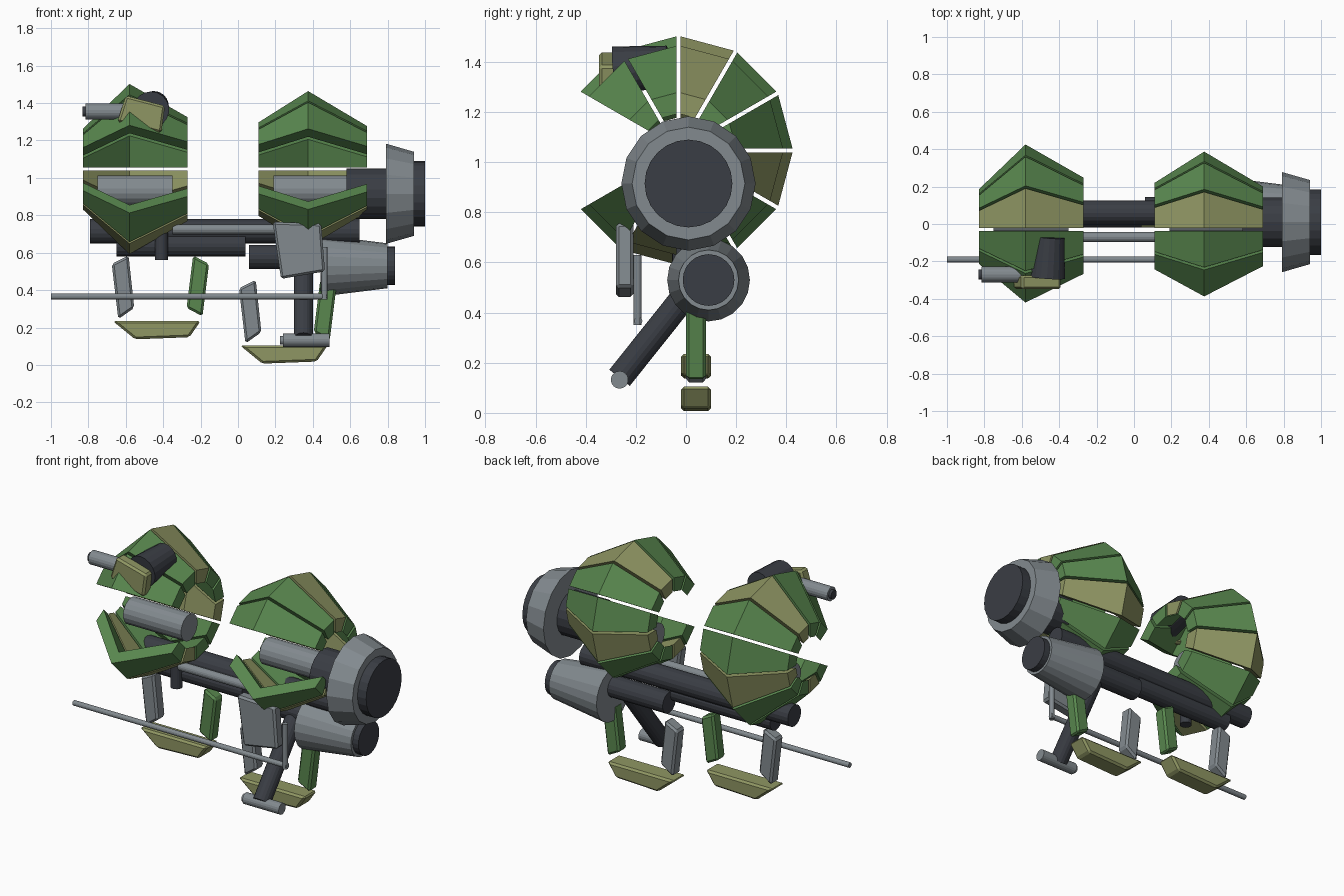
import bpy, bmesh, math
from mathutils import Vector

if "Cube" in bpy.data.objects:
    bpy.data.objects.remove(bpy.data.objects["Cube"])


def material(name, rgb):
    m = bpy.data.materials.new(name)
    m.diffuse_color = (*rgb, 1)
    m.use_nodes = True
    m.node_tree.nodes["Principled BSDF"].inputs["Base Color"].default_value = m.diffuse_color
    return m


GREEN = material("green", (0.100, 0.245, 0.078))
OLIVE = material("olive", (0.275, 0.305, 0.125))
DARK = material("charcoal", (0.042, 0.047, 0.058))
GREY = material("steel grey", (0.225, 0.255, 0.275))


def finish(bm, name, mats, bevel=0):
    bmesh.ops.recalc_face_normals(bm, faces=bm.faces)
    me = bpy.data.meshes.new(name)
    bm.to_mesh(me)
    bm.free()
    ob = bpy.data.objects.new(name, me)
    bpy.context.collection.objects.link(ob)
    for m in mats:
        me.materials.append(m)
    if bevel:
        mod = ob.modifiers.new("edge_bevel", 'BEVEL')
        mod.width, mod.segments = bevel, 1
    return ob


def rod(name, a, b, r1, mat, r2=None, sides=18):
    """Cylinder or cone from point a (radius r1) to point b (radius r2)."""
    a, b = Vector(a), Vector(b)
    d = b - a
    bm = bmesh.new()
    bmesh.ops.create_cone(bm, cap_ends=True, segments=sides, radius1=r1,
                          radius2=r1 if r2 is None else r2, depth=d.length)
    rot = d.to_track_quat('Z', 'Y').to_matrix().to_4x4()
    bmesh.ops.transform(bm, matrix=rot, verts=bm.verts)
    bmesh.ops.translate(bm, vec=(a + b) / 2, verts=bm.verts)
    return finish(bm, name, [mat])


def plate(name, pts, y0, y1, mat, bevel=0.012):
    """Front-facing (x, z) outline given thickness along y."""
    bm = bmesh.new()
    front = [bm.verts.new((x, y0, z)) for x, z in pts]
    back = [bm.verts.new((x, y1, z)) for x, z in pts]
    bm.faces.new(front)
    bm.faces.new(back[::-1])
    n = len(pts)
    for i in range(n):
        j = (i + 1) % n
        bm.faces.new((front[i], back[i], back[j], front[j]))
    return finish(bm, name, [mat], bevel)


def shell(name, profile, thick, cy=-0.03, cz=1.047, gap=0.008):
    """Ten separate wedge panels around the x axis, open toward the front."""
    bm = bmesh.new()
    loop = profile + [(x, r - thick) for x, r in reversed(profile)]
    n = len(loop)
    for k in range(10):
        rings = []
        for deg, side in ((150 - 30 * k, -1), (120 - 30 * k, 1)):
            t = math.radians(deg)
            oy, oz = -side * math.sin(t) * gap, side * math.cos(t) * gap
            rings.append([bm.verts.new((x, cy + r * math.cos(t) + oy,
                                        cz + r * math.sin(t) + oz))
                          for x, r in loop])
        p, q = rings
        # End caps split into two quads along the ridge
        faces = []
        for ring in rings:
            for i in range(2):
                faces.append(bm.faces.new((ring[i], ring[i + 1],
                                           ring[n - 2 - i], ring[n - 1 - i])))
        for i in range(n):
            j = (i + 1) % n
            faces.append(bm.faces.new((p[i], p[j], q[j], q[i])))
        for f in faces:
            f.material_index = 1 if k % 3 == 2 else 0
    return finish(bm, name, [GREEN, OLIVE])


# Armour shells with their inner cores
shell("left_shell", [(-0.83, 0.215), (-0.58, 0.455), (-0.27, 0.278)], 0.085)
shell("right_shell", [(0.11, 0.25), (0.375, 0.417), (0.69, 0.23)], 0.085)
rod("left_core", (-0.75, 0.02, 0.93), (-0.35, 0.02, 0.93), 0.082, GREY)
rod("right_core", (0.19, 0.02, 0.93), (0.58, 0.02, 0.93), 0.082, GREY)

# Large end drum
rod("drum_shaft", (0.58, 0.01, 0.915), (0.79, 0.01, 0.915), 0.135, DARK)
rod("drum_flange", (0.79, 0.01, 0.915), (0.94, 0.01, 0.915), 0.268, GREY, 0.225, 16)
rod("drum_cap", (0.93, 0.01, 0.915), (1.0, 0.01, 0.915), 0.175, DARK, sides=24)

# Lower nozzle
rod("nozzle_body", (0.44, 0.09, 0.53), (0.80, 0.09, 0.53), 0.165, GREY, 0.12, 20)
rod("nozzle_cap", (0.79, 0.09, 0.53), (0.84, 0.09, 0.53), 0.103, DARK, sides=24)
rod("nozzle_pipe", (0.06, 0.08, 0.577), (0.46, 0.08, 0.577), 0.065, DARK)

# Connecting pipes
rod("main_pipe", (-0.79, 0.06, 0.715), (0.65, 0.06, 0.715), 0.066, DARK)
rod("lower_pipe", (-0.65, 0.04, 0.64), (0.04, 0.04, 0.64), 0.06, DARK)
rod("front_pipe", (-0.35, -0.07, 0.725), (0.20, -0.07, 0.725), 0.027, GREY)
rod("pipe_stub", (-0.41, -0.02, 0.56), (-0.41, -0.02, 0.74), 0.035, DARK)

# Two landing skids, the second lower and to the right
for side, dx, dz in (("left", 0, 0), ("right", 0.68, -0.13)):
    def moved(pts):
        return [(x + dx, z + dz) for x, z in pts]
    plate(side + "_skid", moved([(-0.67, 0.235), (-0.20, 0.235),
                                 (-0.26, 0.148), (-0.55, 0.137)]),
          -0.02, 0.10, OLIVE)
    plate(side + "_grey_strut", moved([(-0.675, 0.54), (-0.585, 0.585),
                                       (-0.555, 0.305), (-0.64, 0.245)]),
          0.0, 0.08, GREY)
    plate(side + "_green_strut", moved([(-0.24, 0.585), (-0.155, 0.54),
                                        (-0.19, 0.26), (-0.275, 0.305)]),
          0.0, 0.08, GREEN)

# Long antenna, its upright and the flat guard
rod("antenna", (-1.0, -0.19, 0.367), (0.475, -0.19, 0.367), 0.016, GREY, sides=12)
rod("antenna_upright", (0.462, -0.193, 0.35), (0.462, -0.193, 0.63), 0.016, GREY, sides=12)
plate("front_guard", [(0.185, 0.765), (0.445, 0.755), (0.465, 0.50), (0.23, 0.46)],
      -0.28, -0.21, GREY)

# Slanted support leg with its foot
rod("support_leg", (0.35, 0.07, 0.56), (0.35, -0.265, 0.14), 0.052, DARK)
rod("support_foot", (0.24, -0.265, 0.132), (0.49, -0.265, 0.132), 0.035, GREY)
rod("support_foot_tip", (0.225, -0.265, 0.132), (0.24, -0.265, 0.132), 0.024, GREY)

# Sensor on the left shell
rod("sensor_body", (-0.465, -0.285, 1.365), (-0.45, -0.07, 1.385), 0.097, DARK, 0.08)
plate("sensor_plate", [(-0.60, 1.44), (-0.39, 1.385), (-0.41, 1.24), (-0.645, 1.30)],
      -0.348, -0.275, OLIVE)
rod("sensor_barrel", (-0.815, -0.27, 1.355), (-0.60, -0.27, 1.355), 0.043, GREY)
rod("sensor_muzzle", (-0.832, -0.27, 1.355), (-0.81, -0.27, 1.355), 0.028, DARK)
